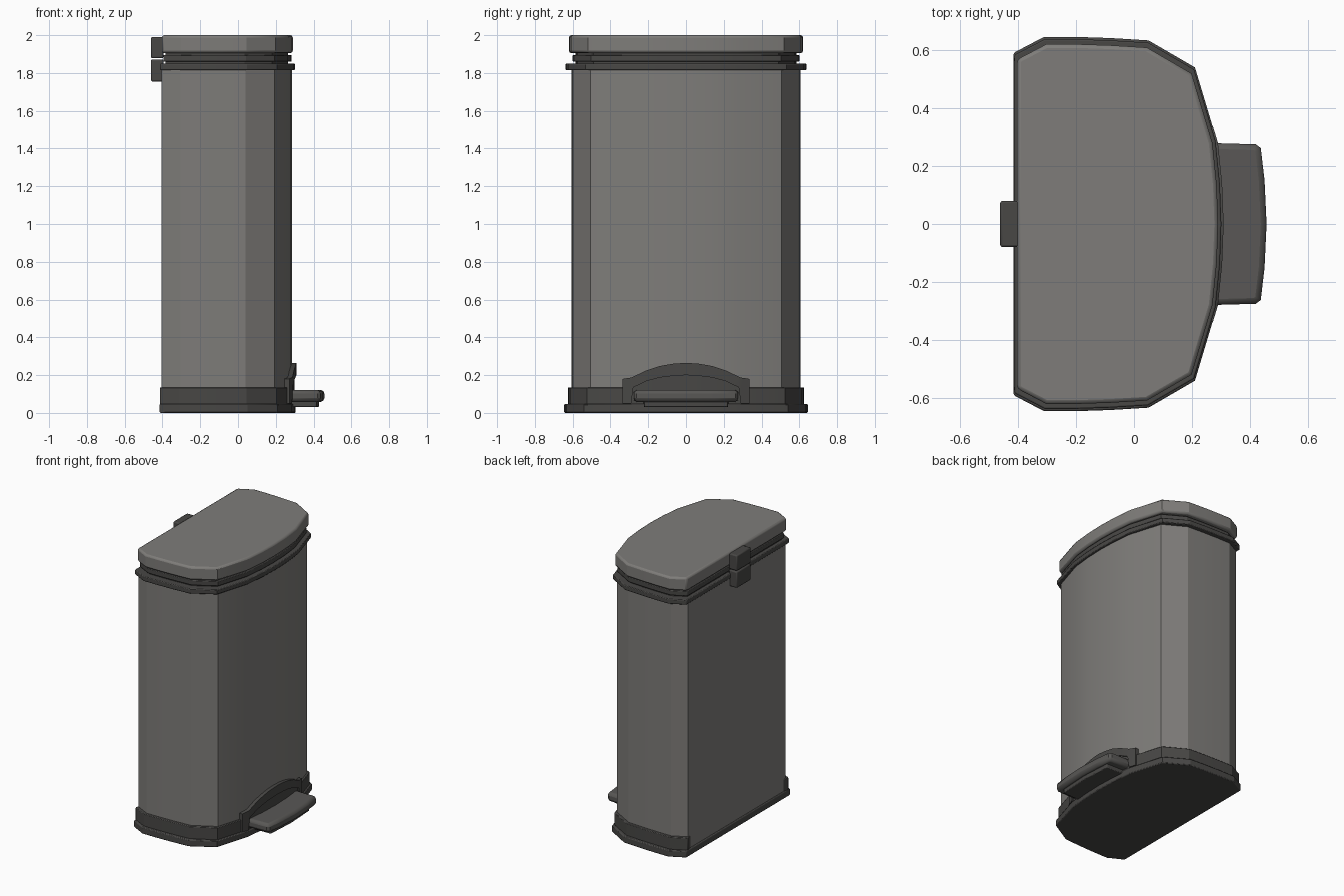
import bpy, bmesh

if "Cube" in bpy.data.objects:
    bpy.data.objects.remove(bpy.data.objects["Cube"])

def material(name, v):
    m = bpy.data.materials.new(name)
    m.diffuse_color = (v, v * 0.97, v * 0.92, 1)
    m.use_nodes = True
    m.node_tree.nodes["Principled BSDF"].inputs["Base Color"].default_value = m.diffuse_color
    return m

STEEL = material("steel", 0.21)
DARK = material("dark_plastic", 0.065)

# Half of the D-shaped plan: flat back, bowed front
HALF = [(-0.415, 0.59), (-0.31, 0.645), (-0.2, 0.645), (-0.08, 0.641), (0.05, 0.633),
        (0.21, 0.54), (0.285, 0.29), (0.30, 0.14), (0.305, 0)]

def half_plan(x0, x1, w):
    return [(x0 + (x + 0.415) / 0.72 * (x1 - x0), y * w / 0.645) for x, y in HALF]

def mirrored(half):
    return half + [(x, -y) for x, y in reversed(half) if y > 0]

def finish(name, bm, mat, bevel=0, smooth=20):
    bmesh.ops.recalc_face_normals(bm, faces=bm.faces)
    me = bpy.data.meshes.new(name)
    bm.to_mesh(me)
    bm.free()
    ob = bpy.data.objects.new(name, me)
    bpy.context.collection.objects.link(ob)
    me.materials.append(mat)
    if bevel:
        mod = ob.modifiers.new("edge", 'BEVEL')
        mod.width, mod.segments = bevel, 2
        mod.limit_method, mod.angle_limit = 'ANGLE', 0.9
    bpy.ops.object.select_all(action='DESELECT')
    ob.select_set(True)
    bpy.context.view_layer.objects.active = ob
    bpy.ops.object.shade_smooth_by_angle(angle=smooth * 0.01745)
    return ob

def prism(name, pts, z0, z1, mat, bevel=0):
    bm = bmesh.new()
    lo = [bm.verts.new((x, y, z0)) for x, y in pts]
    hi = [bm.verts.new((x, y, z1)) for x, y in pts]
    bm.faces.new(lo)
    bm.faces.new(hi)
    for i in range(len(pts)):
        j = (i + 1) % len(pts)
        bm.faces.new((lo[i], lo[j], hi[j], hi[i]))
    return finish(name, bm, mat, bevel)

def box_plan(x0, x1, w):
    return [(x0, -w), (x1, -w), (x1, w), (x0, w)]

# Stacked D-shaped layers
prism("base_plate", mirrored(half_plan(-0.415, 0.305, 0.645)), 0, 0.048, DARK, 0.006)
prism("body", mirrored(half_plan(-0.405, 0.285, 0.605)), 0.04, 1.82, STEEL)
prism("rim", mirrored(half_plan(-0.412, 0.301, 0.637)), 1.815, 1.85, DARK, 0.005)
prism("inner_neck", mirrored(half_plan(-0.385, 0.265, 0.585)), 1.82, 1.91, DARK)
prism("neck_lip", mirrored(half_plan(-0.395, 0.283, 0.6)), 1.86, 1.896, DARK, 0.004)
prism("lid", mirrored(half_plan(-0.403, 0.29, 0.62)), 1.905, 2.0, STEEL, 0.013)

# Base band, open along the flat back and cut out for the pedal
band = half_plan(-0.415, 0.297, 0.625)
prism("base_band", mirrored([(-0.398, 0.5)] + band), 0.045, 0.135, DARK, 0.004)

# Arched hood over the pedal, following the bowed front
def front_x(y):
    y = abs(y)
    for (xa, ya), (xb, yb) in zip(band, band[1:]):
        if yb <= y <= ya and ya > yb:
            return xb + (xa - xb) * (y - yb) / (ya - yb)
    return 0.297

def curved_strip(name, columns, back, front, mat):
    cols = [(-y, a, b) for y, a, b in columns] + [c for c in reversed(columns) if c[0] > 0]
    bm = bmesh.new()
    rings = []
    for y, a, b in cols:
        x = front_x(y)
        rings.append([bm.verts.new(p) for p in (
            (x + back, y, a), (x + front, y, a), (x + front, y, b), (x + back, y, b))])
    for r, s in zip(rings, rings[1:]):
        for i in range(4):
            j = (i + 1) % 4
            bm.faces.new((r[i], r[j], s[j], s[i]))
    bm.faces.new(rings[0])
    bm.faces.new(rings[-1])
    return finish(name, bm, mat)

curved_strip("pedal_hood", [(0.337, 0.05, 0.18), (0.29, 0.05, 0.187), (0.279, 0.135, 0.192),
                            (0.21, 0.168, 0.225), (0.14, 0.187, 0.248), (0.07, 0.196, 0.26),
                            (0, 0.2, 0.265)], -0.035, 0.012, DARK)
curved_strip("pedal_recess", [(0.285, 0.05, 0.15), (0.21, 0.05, 0.175), (0.14, 0.05, 0.195),
                              (0, 0.05, 0.205)], -0.035, 0.001, DARK)

# Foot pedal and the plate below it
PEDAL = material("pedal_plastic", 0.10)
prism("pedal", mirrored([(0.24, 0.28), (0.42, 0.275), (0.437, 0.262), (0.45, 0.15), (0.457, 0)]),
      0.058, 0.122, PEDAL, 0.02)
prism("pedal_underplate", mirrored([(0.24, 0.225), (0.415, 0.22), (0.428, 0)]),
      0.03, 0.062, DARK, 0.005)

# Two-part hinge on the back
for name, z0, z1 in (("hinge_lower", 1.755, 1.872), ("hinge_upper", 1.878, 1.99)):
    prism(name, box_plan(-0.461, -0.395, 0.08), z0, z1, DARK, 0.008)
